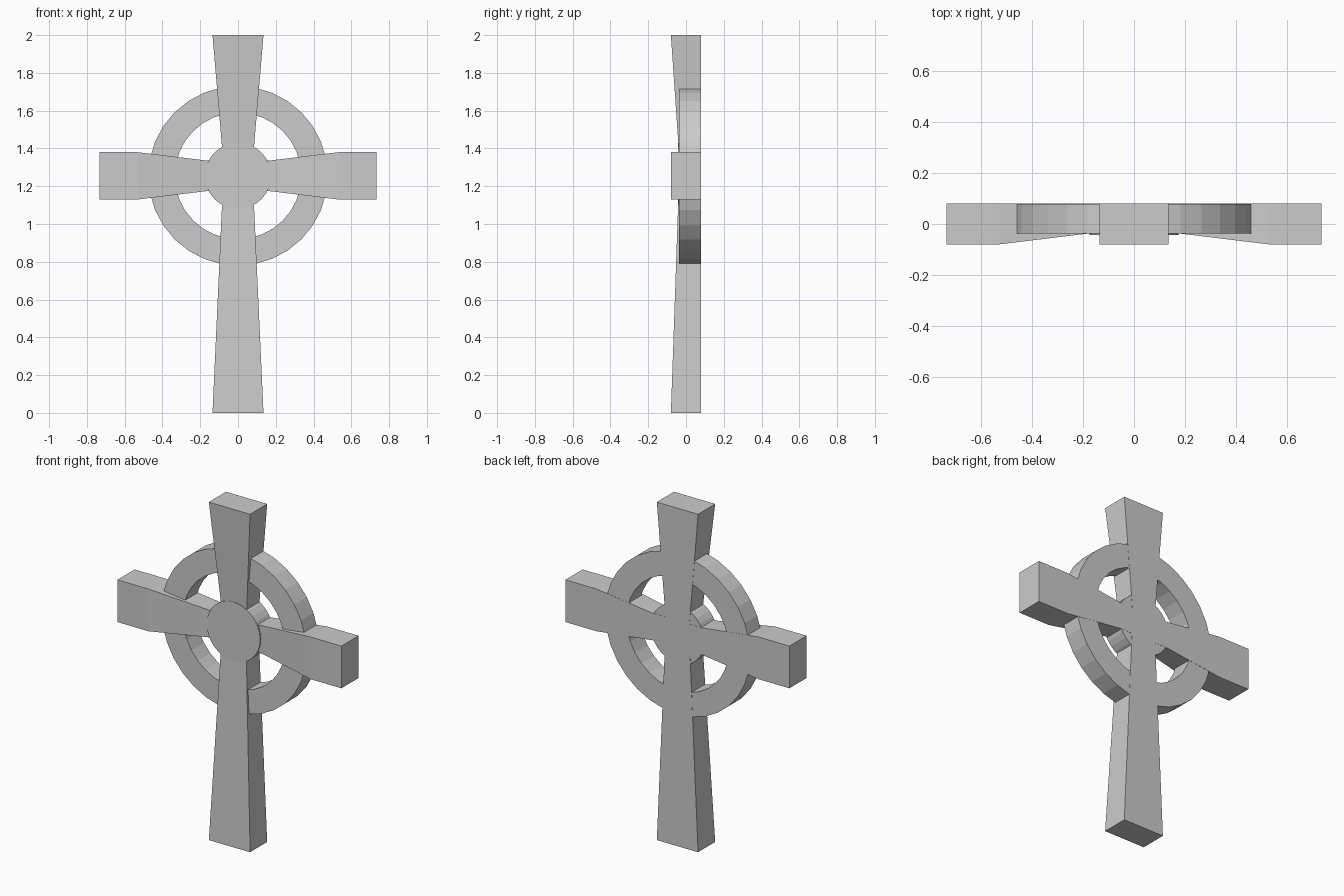
import bpy, bmesh
from math import cos, sin, tau

if "Cube" in bpy.data.objects:
    bpy.data.objects.remove(bpy.data.objects["Cube"])

BACK = 0.08      # shared flat back plane
CZ = 1.255       # height of the crossing
SIDES = 32


def make(name, loops, closed=False):
    """Skin a row of equal vertex loops; cap the ends or close into a torus."""
    bm = bmesh.new()
    rows = [[bm.verts.new(p) for p in loop] for loop in loops]
    n = len(rows[0])
    pairs = list(zip(rows, rows[1:]))
    if closed:
        pairs.append((rows[-1], rows[0]))
    else:
        bm.faces.new(rows[0])
        bm.faces.new(rows[-1])
    for a, b in pairs:
        for i in range(n):
            j = (i + 1) % n
            bm.faces.new((a[i], a[j], b[j], b[i]))
    bmesh.ops.recalc_face_normals(bm, faces=bm.faces)
    me = bpy.data.meshes.new(name)
    bm.to_mesh(me)
    bm.free()
    ob = bpy.data.objects.new(name, me)
    bpy.context.collection.objects.link(ob)
    return ob


def section(half, front):
    return [(-half, front), (half, front), (half, BACK), (-half, BACK)]


def circle(r, y):
    return [(r * cos(tau * i / SIDES), y, CZ + r * sin(tau * i / SIDES))
            for i in range(SIDES)]


# Upright shaft: (height, half width, front y), waisted at the crossing
shaft = [(0, 0.135, -0.08), (1.18, 0.081, -0.039),
         (1.33, 0.078, -0.034), (2, 0.135, -0.08)]
make("shaft", [[(u, y, z) for u, y in section(h, f)] for z, h, f in shaft])

# Cross arms: (x, half height, front y), mirrored about the middle
arm = [(0.16, 0.08, -0.035), (0.53, 0.125, -0.08), (0.733, 0.125, -0.08)]
stations = [(-x, h, f) for x, h, f in reversed(arm)] + arm
make("cross_arms", [[(x, y, CZ + u) for u, y in section(h, f)]
                    for x, h, f in stations])

# Wheel ring joining the arms
make("ring", [circle(0.475, -0.038), circle(0.475, BACK - 0.001),
              circle(0.335, BACK - 0.001), circle(0.335, -0.038)], closed=True)

# Round boss at the crossing
make("centre_boss", [circle(0.175, -0.043), circle(0.175, BACK - 0.001)])
